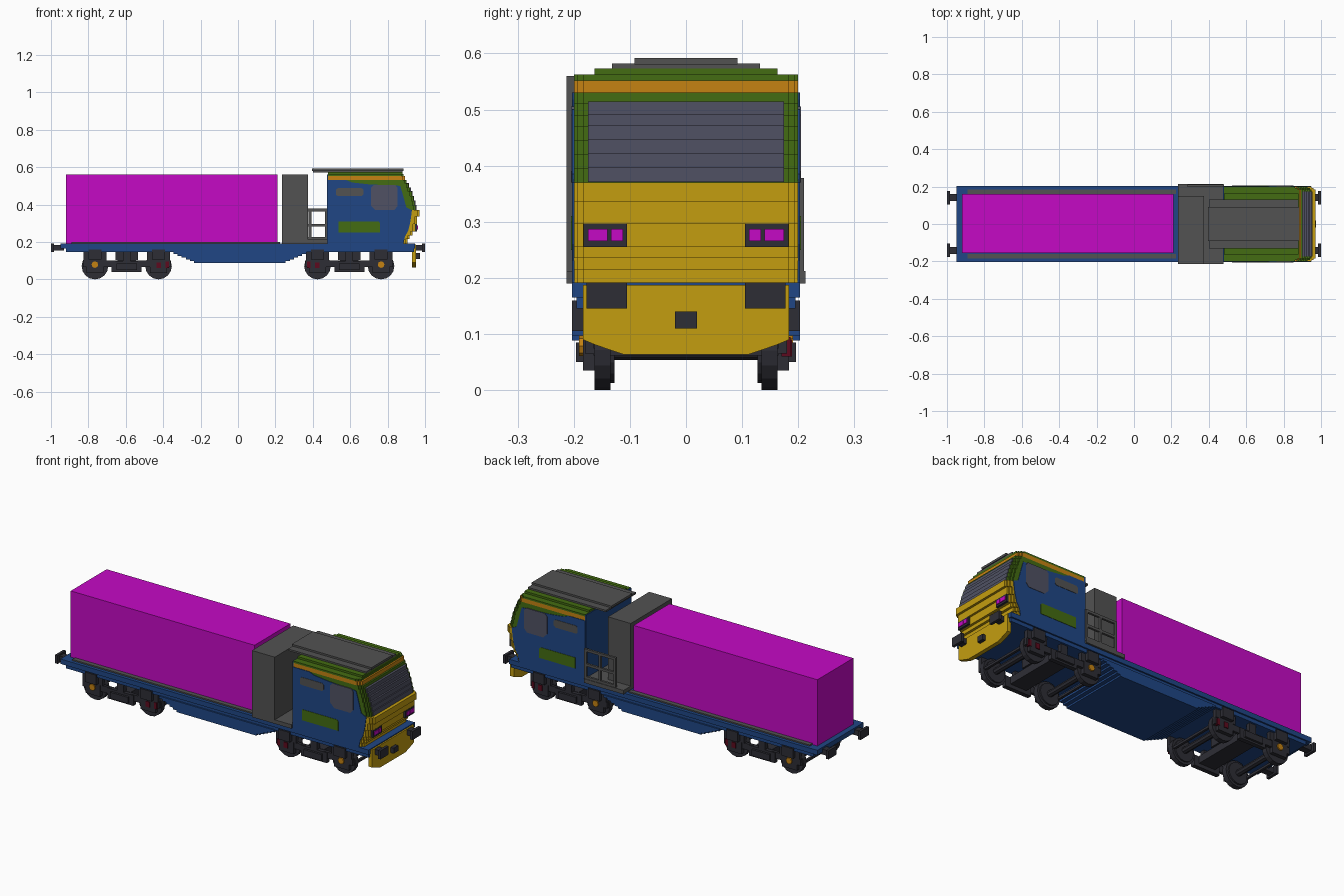
import bpy, bmesh, math
from mathutils import Matrix, Vector

cube = bpy.data.objects.get("Cube")
if cube:
    bpy.data.objects.remove(cube, do_unlink=True)


def colour(name, r, g, b):
    m = bpy.data.materials.new(name)
    m.use_nodes = True
    m.diffuse_color = (r, g, b, 1)
    m.node_tree.nodes["Principled BSDF"].inputs["Base Color"].default_value = (r, g, b, 1)
    return m


MAGENTA = colour("magenta", .56, .003, .56)
BLUE = colour("blue", .014, .062, .235)
GREEN = colour("green", .057, .15, .006)
YELLOW = colour("yellow", .55, .34, .005)
ORANGE = colour("orange", .56, .225, .006)
GREY = colour("grey", .085, .085, .085)
DARK = colour("charcoal", .027, .027, .036)
GLASS = colour("slate_glass", .08, .083, .125)
RED = colour("dark_red", .11, .003, .013)


def finish(name, bm, mat):
    bmesh.ops.recalc_face_normals(bm, faces=bm.faces)
    me = bpy.data.meshes.new(name)
    bm.to_mesh(me)
    bm.free()
    me.materials.append(mat)
    ob = bpy.data.objects.new(name, me)
    bpy.context.collection.objects.link(ob)
    return ob


def add_box(bm, x0, x1, y0, y1, z0, z1):
    centre = Matrix.Translation(((x0 + x1) / 2, (y0 + y1) / 2, (z0 + z1) / 2))
    size = Matrix.Diagonal((abs(x1 - x0), abs(y1 - y0), abs(z1 - z0), 1))
    bmesh.ops.create_cube(bm, size=1, matrix=centre @ size)


def boxes(name, mat, *dims, mirror=False):
    """Boxes given as x0, x1, y0, y1, z0, z1, optionally repeated across y."""
    bm = bmesh.new()
    for d in dims:
        add_box(bm, *d)
        if mirror:
            add_box(bm, d[0], d[1], -d[3], -d[2], d[4], d[5])
    return finish(name, bm, mat)


def prism(name, mat, pts, lo, hi, axis="z"):
    """Extrude an outline: x,y along z; x,z along y; or y,z along x."""
    place = {"z": lambda a, b, t: (a, b, t), "y": lambda a, b, t: (a, t, b),
             "x": lambda a, b, t: (t, a, b)}[axis]
    bm = bmesh.new()
    face = bm.faces.new([bm.verts.new(place(a, b, lo)) for a, b in pts])
    ext = bmesh.ops.extrude_face_region(bm, geom=[face])
    moved = [v for v in ext["geom"] if isinstance(v, bmesh.types.BMVert)]
    bmesh.ops.translate(bm, verts=moved, vec=Vector(place(0, 0, hi - lo)))
    return finish(name, bm, mat)


def cylinder(bm, x, y, z, r, depth, sides=16):
    m = Matrix.Translation((x, y, z)) @ Matrix.Rotation(math.pi / 2, 4, "X")
    bmesh.ops.create_cone(bm, cap_ends=True, segments=sides, radius1=r, radius2=r,
                          depth=depth, matrix=m)


# Underframe with a stepped belly
boxes("deck", BLUE, (-.95, .945, -.203, .203, .165, .192),
      (-.92, .94, -.195, .195, .145, .165))
belly = [(-.35, -.2, .145)]
bm = bmesh.new()
steps = 6
for i in range(steps):
    inset = .022 * i
    add_box(bm, -.345 + inset, .365 - inset, -.203, .203, .145 - (i + 1) * .0095, .148 - i * .0095)
finish("belly", bm, BLUE)
boxes("deck_strip", GREY, (-.89, .225, .16, .185, .19, .199), mirror=True)

# Load
boxes("container", MAGENTA, (-.92, .21, -.155, .16, .192, .56))

# Equipment cabinet, walkway and handrail
boxes("cabinet", GREY, (.235, .375, -.213, .15, .2, .56))
boxes("walkway", GREY, (.235, .478, -.213, .213, .19, .212))
rail = [(.285, .48, .198, .21, z, z + .014) for z in (.212, .283, .364)]
rail += [(x, x + .014, .198, .21, .2, .378) for x in (.285, .378, .466)]
boxes("handrail", GREY, *rail)

# Cab body in steps: bottom, top, nose position, colour
LAYERS = [
    (.192, .215, .905, YELLOW), (.215, .235, .918, YELLOW), (.235, .255, .932, YELLOW),
    (.255, .297, .945, YELLOW), (.297, .335, .957, YELLOW), (.335, .37, .97, YELLOW),
    (.37, .395, .95, GREEN), (.395, .42, .944, GREEN), (.42, .445, .938, GREEN),
    (.445, .47, .929, GREEN), (.47, .49, .92, GREEN), (.49, .512, .911, GREEN),
    (.512, .53, .902, GREEN), (.53, .552, .893, ORANGE), (.552, .562, .884, GREEN),
]
for i, (z0, z1, nose, mat) in enumerate(LAYERS):
    half = [(.48, .2), (nose - .022, .2), (nose - .022, .193), (nose - .01, .193),
            (nose - .01, .184), (nose, .184)]
    outline = half + [(x, -y) for x, y in reversed(half)]
    prism(f"cab_layer_{i + 1}", mat, outline, z0, z1)

# Stepped windscreen
glass = [(n - .03, n + .004, -.175, .175, z0 + .001, z1 + .002)
         for z0, z1, n, m in LAYERS if .365 < z0 < .5]
boxes("windscreen", GLASS, *glass)

# Roof
boxes("roof_step", GREEN, (.48, .88, -.163, .163, .56, .573))
boxes("roof_panel", GREY, (.4, .88, -.132, .132, .572, .582),
      (.395, .885, -.092, .092, .58, .592))
boxes("cab_back", BLUE, (.475, .482, -.2, .2, .192, .56))

# Side panels and their painted details
SIDE = [(.478, .192), (.885, .192), (.893, .23), (.91, .26), (.922, .31), (.93, .37),
        (.9, .385), (.885, .44), (.868, .5), (.7, .508), (.61, .518), (.58, .53), (.478, .53)]
WINDOW = [(.71, .49), (.725, .505), (.84, .505), (.852, .49), (.852, .39),
          (.835, .37), (.735, .37), (.71, .395)]
VENT = [(.525, .45), (.535, .445), (.66, .445), (.67, .455), (.67, .48), (.66, .488),
        (.535, .488), (.525, .48)]
PANEL = [(.538, .25), (.76, .25), (.76, .3), (.752, .31), (.538, .31)]
for s, side in ((1, "left"), (-1, "right")):
    prism(f"cab_side_{side}", BLUE, SIDE, s * .199, s * .203, "y")
    prism(f"cab_window_{side}", GLASS, WINDOW, s * .2, s * .205, "y")
    prism(f"cab_vent_{side}", GREY, VENT, s * .2, s * .205, "y")
    prism(f"cab_panel_{side}", GREEN, PANEL, s * .2, s * .205, "y")

# Headlights
boxes("headlight_housing", DARK, (.94, .958, .105, .183, .255, .297), mirror=True)
boxes("headlight_lamp", MAGENTA, (.95, .962, .112, .134, .266, .287),
      (.95, .962, .14, .175, .266, .287), mirror=True)

# Front skirt
SKIRT = [(-.184, .187), (.184, .187), (.184, .09), (.16, .08), (.11, .063),
         (-.11, .063), (-.16, .08), (-.184, .09)]
prism("front_skirt", YELLOW, SKIRT, .93, .953, "x")

# Buffers at both ends
for s, end in ((1, "cab"), (-1, "rear")):
    boxes(f"{end}_buffers", DARK, (s * .985, s * 1, .105, .177, .145, .192),
          (s * .93, s * .99, .123, .16, .153, .183), mirror=True)
boxes("cab_coupling_hose", DARK, (.953, .972, -.02, .02, .11, .14))

# Bogies
for cx, label in ((-.595, "rear"), (.595, "cab")):
    bm = bmesh.new()
    for dx in (-.17, .17):
        cylinder(bm, cx + dx, 0, .071, .017, .3, 8)
        for s in (-1, 1):
            cylinder(bm, cx + dx, s * .149, .071, .071, .028)
            cylinder(bm, cx + dx, s * .132, .071, .058, .01)
    finish(f"{label}_wheelsets", bm, DARK)
    frame = []
    for d in (-1, 1):
        a = cx + d * .17
        frame += [(a - .045, a + .045, .16, .184, .035, .11),
                  (a - .062, a + .062, .162, .184, .1, .147),
                  (a - .035, a + .035, .184, .203, .105, .16),
                  (cx + d * .06, cx + d * .235, .165, .18, .065, .1)]
    frame += [(cx - .08, cx + .08, .16, .184, .04, .098),
              (cx - .055, cx + .055, .184, .196, .05, .085),
              (cx - .02, cx + .02, .16, .184, .098, .148)]
    boxes(f"{label}_bogie_sides", DARK, *frame, mirror=True)
    boxes(f"{label}_bogie_beams", DARK, (cx - .05, cx + .05, -.165, .165, .06, .1),
          (cx - .06, cx + .06, -.06, .06, .1, .147),
          *[(cx + d * .235, cx + d * .222, -.165, .165, .062, .075) for d in (-1, 1)])
    # Axle box covers, one orange and one red on each side
    for s, side in ((1, "left"), (-1, "right")):
        d = 1 if (s < 0 and cx > 0) else -1
        bm = bmesh.new()
        cylinder(bm, cx + d * .17, s * .186, .079, .018, .01, 8)
        finish(f"{label}_{side}_axle_cover", bm, ORANGE)
        r = cx - d * .17
        boxes(f"{label}_{side}_damper", RED, (r - .012, r + .012, s * .18, s * .189, .06, .09),
              (r - d * .055, r - d * .038, s * .17, s * .186, .06, .095))
